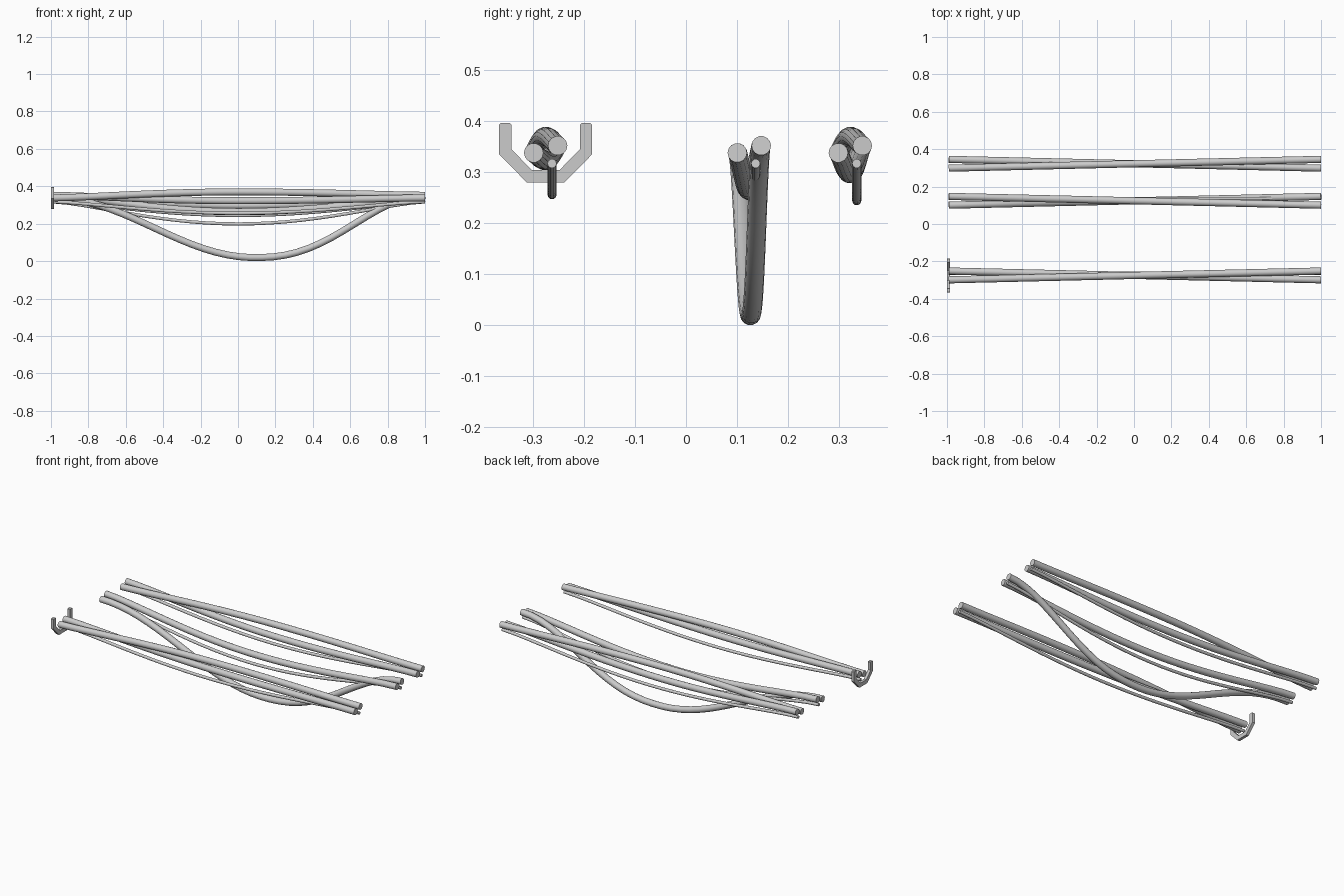
import bpy, bmesh, math

if "Cube" in bpy.data.objects:
    bpy.data.objects.remove(bpy.data.objects["Cube"])

X0, X1 = -0.99, 1.0


def cable(name, start, end, mid_z, radius, mid_x=0.0, bell=False, sides=24, n=24):
    """Hanging cable from start (y, z) at X0 to end (y, z) at X1."""
    cu = bpy.data.curves.new(name, 'CURVE')
    cu.dimensions = '3D'
    sp = cu.splines.new('POLY')
    sp.points.add(n)
    for i, p in enumerate(sp.points):
        t = i / n
        x = X0 + (X1 - X0) * t
        y = start[0] + (end[0] - start[0]) * t
        side = start[1] if x < mid_x else end[1]
        u = (x - mid_x) / ((X0 if x < mid_x else X1) - mid_x)
        if bell:
            u = u ** 1.2 if x > mid_x else u
            w = math.cos(u * math.pi / 2) ** 2
        else:
            w = max(0.0, 1 - u * u) ** 1.5
        p.co = (x, y, side + (mid_z - side) * w, 1)
    cu.bevel_depth = radius
    cu.bevel_resolution = sides // 4 - 1
    cu.use_fill_caps = True
    ob = bpy.data.objects.new(name, cu)
    bpy.context.collection.objects.link(ob)
    # turn the swept curve into a mesh
    bpy.ops.object.select_all(action='DESELECT')
    ob.select_set(True)
    bpy.context.view_layer.objects.active = ob
    bpy.ops.object.convert(target='MESH')
    bpy.ops.object.shade_smooth_by_angle(angle=math.radians(40))


# three bundles: y centre, middle heights of upper, lower and thin cable
bundles = [("front", -0.275, 0.37, 0.323, 0.256),
           ("middle", 0.124, None, 0.264, 0.199),
           ("back", 0.322, 0.37, 0.297, 0.244)]
for tag, yc, up, low, thin in bundles:
    a, b = (yc - 0.0235, 0.338), (yc + 0.0235, 0.352)
    if up is None:
        # loose cable that droops to the ground
        cable(tag + "_drooping_cable", a, b, 0.019, 0.019, 0.09, True, n=32)
    else:
        cable(tag + "_upper_cable", a, b, up, 0.019)
    cable(tag + "_lower_cable", b, a, low, 0.019)
    t = (yc + 0.0125, 0.317)
    cable(tag + "_thin_cable", t, t, thin, 0.009, sides=16)

# bracket: half profile (y offset, z), mirrored and extruded along x
half = [(0.037, 0.28), (0.091, 0.335), (0.091, 0.393), (0.088, 0.396),
        (0.070, 0.396), (0.067, 0.393), (0.067, 0.345), (0.027, 0.304)]
profile = half + [(-y, z) for y, z in reversed(half)]
bm = bmesh.new()
f = bm.faces.new([bm.verts.new((-1.0, -0.275 + y, z)) for y, z in profile])
ext = bmesh.ops.extrude_face_region(bm, geom=[f])
bmesh.ops.translate(bm, vec=(0.017, 0, 0),
                    verts=[v for v in ext["geom"] if isinstance(v, bmesh.types.BMVert)])
bmesh.ops.recalc_face_normals(bm, faces=bm.faces)
me = bpy.data.meshes.new("cable_bracket")
bm.to_mesh(me)
bm.free()
bpy.context.collection.objects.link(bpy.data.objects.new("cable_bracket", me))
